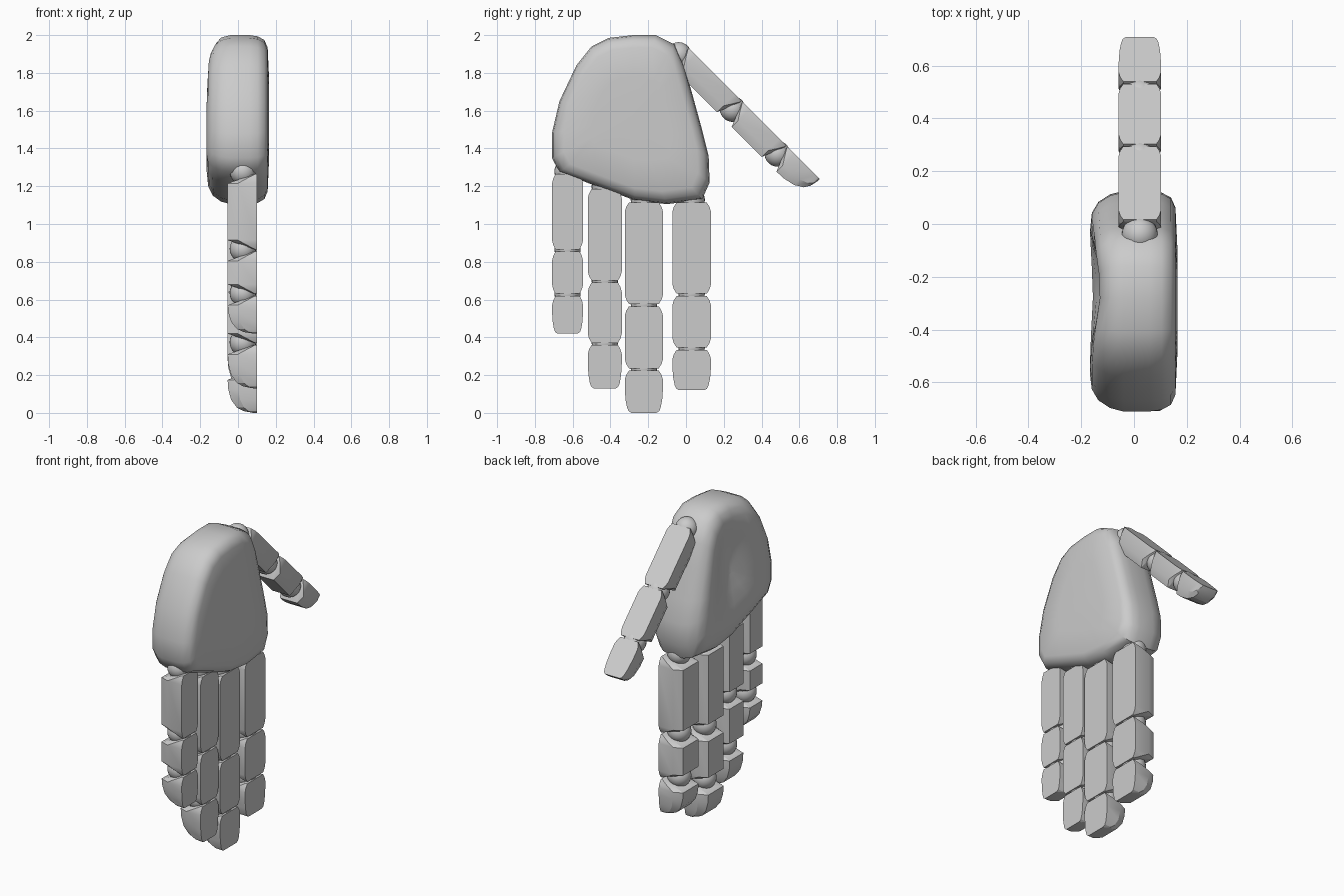
import bpy, bmesh, math
from mathutils import Vector

cube = bpy.data.objects.get("Cube")
if cube:
    bpy.data.objects.remove(cube, do_unlink=True)

grey = bpy.data.materials.new("light grey")
grey.use_nodes = True
colour = (0.6, 0.6, 0.6, 1)
grey.diffuse_color = colour
grey.node_tree.nodes["Principled BSDF"].inputs["Base Color"].default_value = colour


def finish(name, bm, angle):
    bmesh.ops.recalc_face_normals(bm, faces=bm.faces)
    mesh = bpy.data.meshes.new(name)
    bm.to_mesh(mesh)
    bm.free()
    obj = bpy.data.objects.new(name, mesh)
    bpy.context.collection.objects.link(obj)
    mesh.materials.append(grey)
    bpy.ops.object.select_all(action="DESELECT")
    obj.select_set(True)
    bpy.context.view_layer.objects.active = obj
    bpy.ops.object.shade_smooth_by_angle(angle=math.radians(angle))


def loft(name, rings, angle):
    bm = bmesh.new()
    loops = [[bm.verts.new(p) for p in ring] for ring in rings]
    for a, b in zip(loops, loops[1:]):
        for i in range(len(a)):
            j = (i + 1) % len(a)
            bm.faces.new((a[i], a[j], b[j], b[i]))
    bm.faces.new(loops[0])
    bm.faces.new(loops[-1])
    finish(name, bm, angle)


def ball(name, centre, radius):
    bm = bmesh.new()
    bmesh.ops.create_uvsphere(bm, u_segments=24, v_segments=14, radius=radius)
    bmesh.ops.translate(bm, verts=bm.verts, vec=centre)
    finish(name, bm, 40)


# Finger: flat-backed bones with slanted ends, and a ball at each joint
def finger(name, start, along, back, half_width, depth, lengths):
    start, along, back = Vector(start), Vector(along).normalized(), Vector(back).normalized()
    side = along.cross(back)
    offset = 0
    for k, length in enumerate(lengths):
        ball(f"{name}_joint_{k + 1}", start + along * (offset - 0.008) - back * depth * 0.48,
             min(0.07, half_width * 0.85))
        # stations: distance, width fraction, depth fraction
        stations = [(0.006, 0.78, 0.1), (0.03, 0.93, 0.55), (0.055, 1, 1)]
        if k < 2:
            stations += [(length - d, w, f) for d, w, f in reversed(stations)]
        else:
            stations += [(length * 0.45, 1, 0.98), (length * 0.7, 0.96, 0.88),
                         (length * 0.88, 0.88, 0.68), (length * 0.96, 0.8, 0.45),
                         (length, 0.66, 0.12)]
        rings = []
        for t, w, f in stations:
            hw, d = half_width * w, depth * f
            section = [(-hw, 0), (-hw, 0.65 * d), (-0.76 * hw, d),
                       (0.76 * hw, d), (hw, 0.65 * d), (hw, 0)]
            rings.append([start + along * (offset + t) + side * s - back * b for s, b in section])
        loft(f"{name}_bone_{k + 1}", rings, 25)
        offset += length


down, outward = (0, 0, -1), (1, 0, 0)
for name, y, top, hw, lengths in [
        ("little_finger", -0.627, 1.27, 0.082, (0.41, 0.235, 0.205)),
        ("ring_finger", -0.43, 1.19, 0.09, (0.495, 0.33, 0.235)),
        ("middle_finger", -0.223, 1.12, 0.101, (0.55, 0.34, 0.23)),
        ("index_finger", 0.03, 1.12, 0.102, (0.495, 0.285, 0.22))]:
    finger(name, (0.1, y, top), down, outward, hw, 0.155, lengths)
finger("thumb", (0.022, 0.012, 1.935), (0, 1, -1), (0, 1, 1), 0.08, 0.135, (0.405, 0.335, 0.245))

# Palm: side outline lofted across the thickness
outline = [(-0.41, 1.985), (-0.28, 2.0), (-0.16, 2.0), (-0.06, 1.95), (-0.01, 1.84), (0.03, 1.7),
           (0.085, 1.5), (0.12, 1.36), (0.125, 1.22), (0.085, 1.13), (-0.1, 1.105),
           (-0.27, 1.125), (-0.5, 1.21), (-0.67, 1.275), (-0.71, 1.35), (-0.71, 1.48),
           (-0.67, 1.65), (-0.58, 1.84), (-0.5, 1.94)]
cy, cz = -0.29, 1.56


def hollow(y, z):
    # cupped middle running up between the two heel pads
    return 0.065 * math.exp(-((y + 0.25) / 0.15) ** 2 - ((z - 1.66) / 0.3) ** 2)


rings = []
for scale, x in [(0.04, -0.16), (0.25, -0.163), (0.45, -0.166), (0.65, -0.168), (0.8, -0.16),
                 (0.9, -0.135), (0.97, -0.09), (1, -0.04), (1, 0.06), (0.985, 0.105),
                 (0.94, 0.14), (0.85, 0.157), (0.5, 0.164), (0.04, 0.165)]:
    ring = []
    for y, z in outline:
        py, pz = cy + (y - cy) * scale, cz + (z - cz) * scale
        ring.append((x + (hollow(py, pz) if x < -0.1 else 0), py, pz))
    rings.append(ring)
loft("palm", rings, 45)
